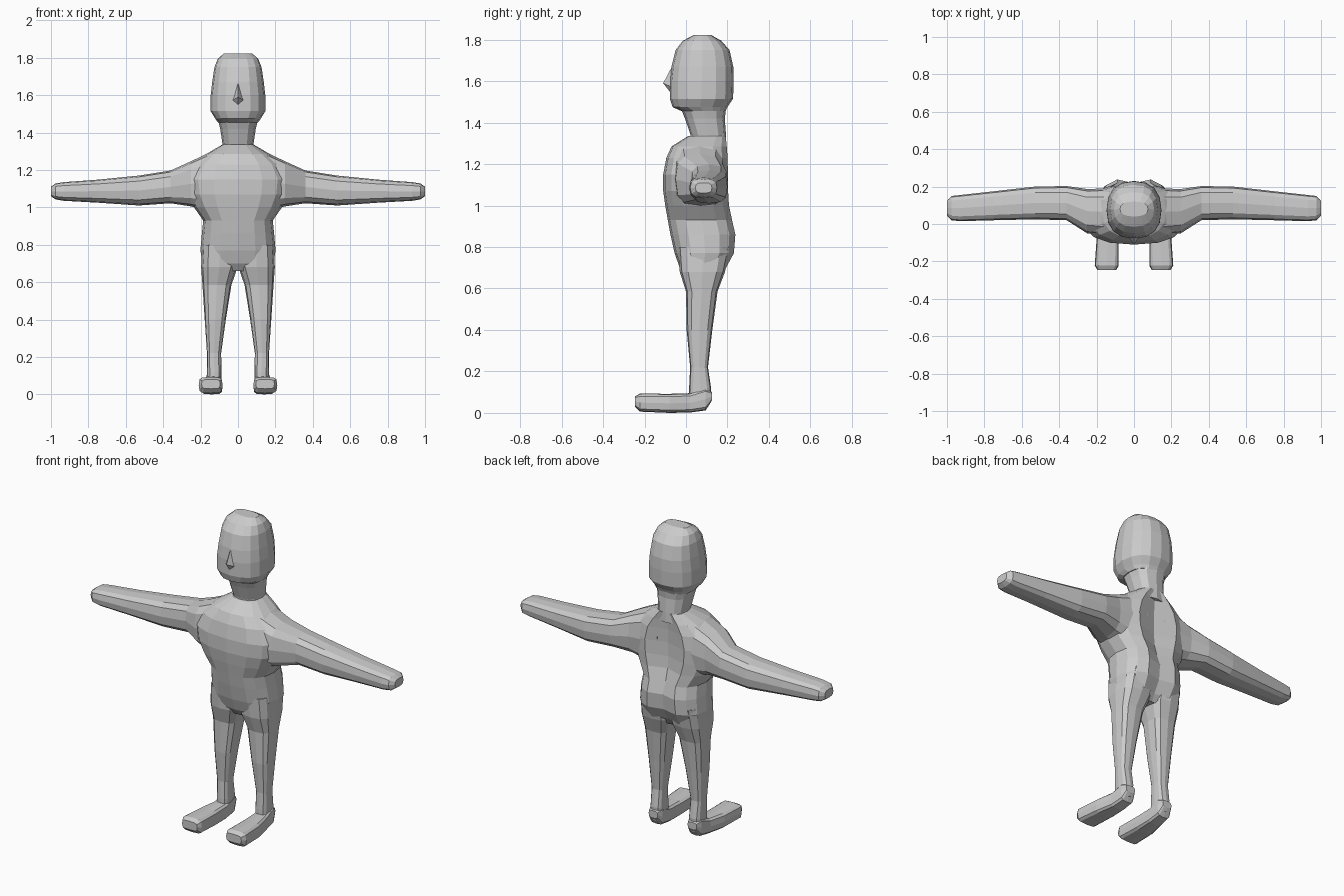
import bpy, bmesh
from math import sin, cos, tau


def finish(name, bm, mirror=False):
    bmesh.ops.recalc_face_normals(bm, faces=bm.faces)
    me = bpy.data.meshes.new(name)
    bm.to_mesh(me)
    bm.free()
    ob = bpy.data.objects.new(name, me)
    bpy.context.collection.objects.link(ob)
    if mirror:
        ob.modifiers.new("mirror", 'MIRROR').use_axis[0] = True
    return ob


def loft(name, axis, sections, n=12, p=2.5, mirror=False, grooves=None):
    """Skin rounded-box rings; section = (position, a min, a max, b min, b max)."""
    bm = bmesh.new()
    rings = []
    for k, (t, a0, a1, b0, b1) in enumerate(sections):
        ring = []
        for i in range(n):
            c, s = cos(tau * i / n), sin(tau * i / n)
            c, s = [(abs(v) ** (2 / p) if abs(v) > 1e-6 else 0) * (1 if v > 0 else -1) for v in (c, s)]
            a = (a0 + a1) / 2 + c * (a1 - a0) / 2
            b = (b0 + b1) / 2 + s * (b1 - b0) / 2
            if grooves and i == n // 4:      # dent along the back centre line
                b -= grooves[k]
            co = {'x': (t, a, b), 'y': (a, t, b), 'z': (a, b, t)}[axis]
            ring.append(bm.verts.new(co))
        rings.append(ring)
    for r, q in zip(rings, rings[1:]):
        for i in range(n):
            j = (i + 1) % n
            bm.faces.new((r[i], r[j], q[j], q[i]))
    bm.faces.new(rings[0])
    bm.faces.new(rings[-1])
    return finish(name, bm, mirror)


def upright(rows):
    """Rows of (z, half width, front y, back y) to symmetric sections."""
    return [(z, -w, w, f, b) for z, w, f, b in rows]


# Torso, with a spine groove down the back
loft("torso", 'z', upright([
    (0.66, 0.150, 0.000, 0.150), (0.70, 0.190, -0.030, 0.200), (0.77, 0.201, -0.055, 0.240),
    (0.86, 0.193, -0.075, 0.248), (0.93, 0.186, -0.088, 0.232), (1.00, 0.235, -0.100, 0.217),
    (1.07, 0.270, -0.110, 0.213), (1.15, 0.280, -0.110, 0.212), (1.23, 0.240, -0.095, 0.210),
    (1.285, 0.170, -0.070, 0.205), (1.335, 0.085, 0.010, 0.197)]),
    n=16, grooves=[0, .03, .03, .03, .04, .045, .045, .045, .04, .03, .01])

# Neck
loft("neck", 'z', upright([
    (1.28, 0.090, 0.020, 0.195), (1.34, 0.083, 0.022, 0.193),
    (1.42, 0.095, -0.005, 0.187), (1.48, 0.110, -0.030, 0.195)]))

# Head
loft("head", 'z', upright([
    (1.455, 0.108, -0.020, 0.190), (1.475, 0.122, -0.065, 0.200), (1.515, 0.147, -0.078, 0.227),
    (1.60, 0.146, -0.078, 0.230), (1.67, 0.138, -0.070, 0.228), (1.75, 0.126, -0.050, 0.210),
    (1.795, 0.108, -0.015, 0.170), (1.823, 0.075, 0.040, 0.120)]), n=16, p=2.4)

# Nose
bm = bmesh.new()
for co in [(0, -.068, 1.67), (0, -.11, 1.59), (-.033, -.066, 1.57), (.033, -.066, 1.57),
           (0, -.079, 1.55), (0, -.03, 1.59)]:
    bm.verts.new(co)
bmesh.ops.convex_hull(bm, input=bm.verts)
finish("nose", bm)

# Arms, widening into the shoulders
loft("arm", 'x', [
    (0.06, 0.000, 0.185, 1.02, 1.320), (0.16, -0.060, 0.190, 0.98, 1.290),
    (0.25, -0.050, 0.187, 1.005, 1.247), (0.36, 0.020, 0.203, 1.022, 1.197),
    (0.53, 0.025, 0.200, 1.010, 1.170), (0.75, 0.020, 0.175, 1.025, 1.148),
    (0.93, 0.015, 0.155, 1.035, 1.135), (0.975, 0.020, 0.150, 1.042, 1.128),
    (1.00, 0.045, 0.125, 1.060, 1.110)], p=3, mirror=True)

# Legs
loft("leg", 'z', [
    (0.80, 0.010, 0.190, -0.040, 0.215), (0.68, 0.002, 0.197, -0.030, 0.188),
    (0.585, 0.035, 0.190, 0.000, 0.152), (0.40, 0.065, 0.178, 0.003, 0.127),
    (0.22, 0.090, 0.166, 0.020, 0.106), (0.12, 0.088, 0.165, 0.015, 0.121),
    (0.04, 0.090, 0.165, 0.015, 0.115)], p=3, mirror=True)

# Feet
loft("foot", 'y', [
    (-0.247, 0.095, 0.195, 0.030, 0.080), (-0.222, 0.082, 0.210, 0.006, 0.093),
    (-0.08, 0.082, 0.200, 0.000, 0.092), (0.02, 0.084, 0.178, 0.002, 0.095),
    (0.095, 0.086, 0.170, 0.012, 0.120), (0.125, 0.098, 0.158, 0.060, 0.100)],
    p=4, mirror=True)
